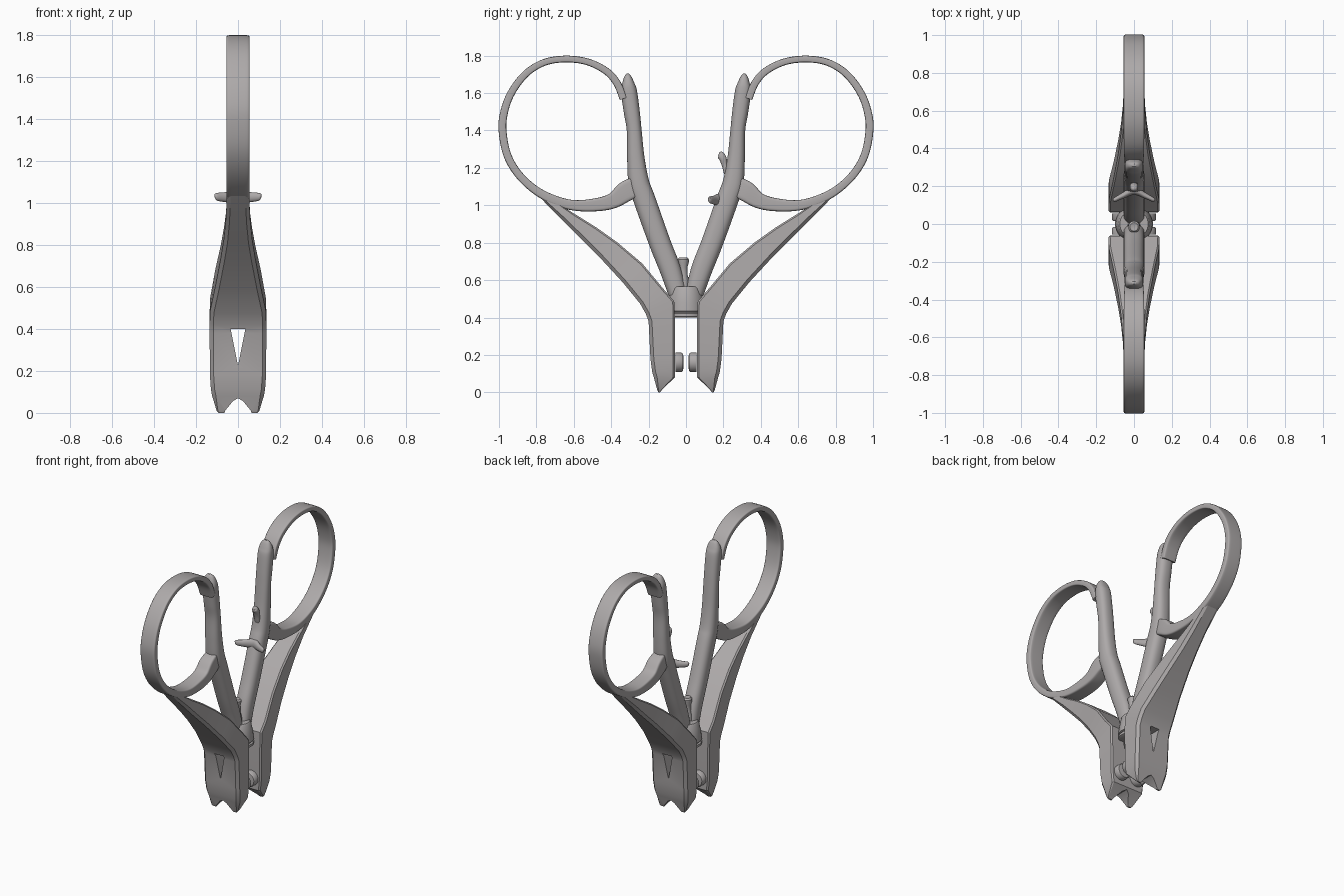
import bpy, bmesh, math
from mathutils import Vector

if "Cube" in bpy.data.objects:
    bpy.data.objects.remove(bpy.data.objects["Cube"])

steel = bpy.data.materials.new("warm_grey_steel")
steel.diffuse_color = (0.42, 0.40, 0.40, 1)
steel.use_nodes = True
steel.node_tree.nodes["Principled BSDF"].inputs["Base Color"].default_value = steel.diffuse_color


def loft(name, rings, angle=40):
    """Skin a list of equal-length vertex rings and cap both ends."""
    bm = bmesh.new()
    vs = [[bm.verts.new(p) for p in r] for r in rings]
    n = len(vs[0])
    for a, b in zip(vs, vs[1:]):
        for i in range(n):
            j = (i + 1) % n
            bm.faces.new((a[i], a[j], b[j], b[i]))
    bm.faces.new(vs[0])
    bm.faces.new(vs[-1])
    bmesh.ops.recalc_face_normals(bm, faces=bm.faces)
    me = bpy.data.meshes.new(name)
    bm.to_mesh(me)
    bm.free()
    ob = bpy.data.objects.new(name, me)
    bpy.context.collection.objects.link(ob)
    me.materials.append(steel)
    shade(ob, angle)
    return ob


def shade(ob, angle=40):
    bpy.ops.object.select_all(action='DESELECT')
    ob.select_set(True)
    bpy.context.view_layer.objects.active = ob
    bpy.ops.object.shade_smooth_by_angle(angle=math.radians(angle))


def spline(pts, steps=6):
    """Catmull-Rom resampling of tuples."""
    pts = [Vector(p) for p in pts]
    q = [pts[0]] + pts + [pts[-1]]
    out = []
    for i in range(1, len(q) - 2):
        a, b, c, d = q[i - 1:i + 3]
        for k in range(steps):
            t = k / steps
            out.append(0.5 * (2 * b + (c - a) * t + (2 * a - 5 * b + 4 * c - d) * t * t
                              + (3 * b - a - 3 * c + d) * t ** 3))
    return out + [pts[-1]]


def sweep(name, pts, s=1, n=2.5, sides=24):
    """Sweep a superellipse along (y, z, in-plane half width, x half width)."""
    p = spline(pts)
    rings = []
    for i, c in enumerate(p):
        t = p[min(i + 1, len(p) - 1)] - p[max(i - 1, 0)]
        t = Vector((t[0], t[1])).normalized()
        ring = []
        for k in range(sides):
            a = 2 * math.pi * (k + 0.5) / sides
            u = math.copysign(abs(math.cos(a)) ** (2 / n), math.cos(a)) * c[2]
            v = math.copysign(abs(math.sin(a)) ** (2 / n), math.sin(a)) * c[3]
            ring.append((v, s * (c[0] - t[1] * u), c[1] + t[0] * u))
        rings.append(ring)
    return loft(name, rings)


def lathe(name, prof, centre, axis='z', sides=40):
    """Turn (radius, distance) profile points about the z or y axis."""
    cx, cy, cz = centre
    rings = []
    for r, h in prof:
        ring = []
        for k in range(sides):
            a = 2 * math.pi * k / sides
            u, v = r * math.cos(a), r * math.sin(a)
            ring.append((cx + u, cy + v, cz + h) if axis == 'z' else (cx + u, cy + h, cz + v))
        rings.append(ring)
    return loft(name, rings, 35)


# finger ring band, thickening into the lower bridge to the post
ring_pts = [(.335, 1.57, .02, .05), (.37, 1.655, .02, .052), (.43, 1.72, .019, .054),
            (.53, 1.768, .018, .055), (.647, 1.782, .018, .055), (.76, 1.763, .018, .055),
            (.86, 1.70, .019, .055), (.94, 1.59, .02, .055), (.978, 1.47, .021, .055),
            (.978, 1.37, .021, .055), (.952, 1.26, .021, .055), (.895, 1.165, .021, .055),
            (.81, 1.085, .022, .055), (.71, 1.03, .025, .055), (.60, 1.0, .028, .054),
            (.48, 1.003, .035, .052), (.39, 1.025, .042, .05), (.32, 1.075, .055, .048),
            (.25, 1.11, .05, .04)]

# thumb post running down into the pivot
post_pts = [(.311, 1.704, .006, .012), (.311, 1.69, .018, .03), (.309, 1.655, .032, .045),
            (.305, 1.61, .043, .05), (.29, 1.5, .043, .05), (.277, 1.4, .04, .05),
            (.268, 1.25, .047, .052), (.252, 1.12, .056, .055), (.222, 1.03, .059, .055),
            (.14, .80, .058, .055), (.085, .66, .057, .055), (.045, .53, .05, .055)]

# blade sections: outer y, z / inner y, z / x half width
blade_secs = [(.81, 1.075, .73, 1.045, .05), (.755, 1.016, .67, 1.0, .054),
              (.65, .91, .594, .953, .058), (.55, .81, .48, .882, .068),
              (.46, .72, .365, .80, .083), (.34, .59, .235, .69, .108),
              (.246, .475, .118, .55, .133), (.215, .42, .063, .487, .135),
              (.2, .38, .06, .40, .135), (.19, .18, .06, .18, .134),
              (.181, .11, .06, .12, .129), (.172, .08, .06, .08, .123),
              (.153, .01, .128, .014, .102), (.148, 0, .138, 0, .092)]


def blade(name, s):
    rings = []
    for oy, oz, iy, iz, w in blade_secs:
        o, i = Vector((oy, oz)), Vector((iy, iz))
        d = (i - o).length
        c = min(.018, d * .25)
        cs = [(0, w - c), (c, w), (d - c * .5, w), (d, w - c * .5)]
        loop = cs + [(t, -x) for t, x in reversed(cs)]
        ring = []
        for t, x in loop:
            q = o.lerp(i, t / d)
            ring.append((x, s * q.x, q.y))
        rings.append(ring)
    return loft(name, rings, 25)


# cutters: slim triangular window and forked tip, through both blades
def prism(name, tri):
    ob = loft(name, [[(x, y, z) for x, z in tri] for y in (-.4, .4)])
    ob.hide_render = True
    return ob


cutters = [prism("window_cutter", [(-.035, .40), (.035, .40), (0, .225)]),
           prism("fork_cutter", [(-.075, -.02), (-.06, .012), (-.025, .055), (0, .07),
                                 (.025, .055), (.06, .012), (.075, -.02)])]

for s, side in ((1, "right"), (-1, "left")):
    sweep(side + "_finger_ring", ring_pts, s, n=7)
    sweep(side + "_post", post_pts, s)
    b = blade(side + "_blade", s)
    bpy.context.view_layer.objects.active = b
    for c in cutters:
        m = b.modifiers.new("cut", 'BOOLEAN')
        m.object = c
        m.solver = 'EXACT'
        # keep the cuts ahead of the smoothing modifier, if there is one
        bpy.ops.object.modifier_move_to_index(modifier=m.name, index=0)
        bpy.ops.object.modifier_apply(modifier=m.name)
    shade(b, 25)
    # contact pads inside each jaw
    for x in (-.065, .065):
        prof = [(.04, .055), (.052, .055), (.052, .025), (.046, .016), (.03, .014)]
        lathe(side + "_jaw_pad", [(r, s * h) for r, h in prof], (x, 0, .16), 'y', 28)

for c in cutters:
    bpy.data.objects.remove(c)

# pivot hub with grooved base
lathe("pivot_hub", [(.09, .40), (.1, .405), (.1, .422), (.09, .426), (.09, .432), (.1, .436),
                    (.096, .48), (.082, .555), (.075, .565)], (0, 0, 0))
# pivot pin standing between the arms
lathe("pivot_pin", [(.036, .55), (.032, .60), (.023, .63), (.023, .67), (.03, .695),
                    (.031, .71), (.022, .72), (.008, .717)], (0, -.015, 0), sides=24)

# small hook on the right arm
sweep("catch_hook", [(.25, 1.12, .02, .02), (.222, 1.17, .018, .02), (.207, 1.215, .016, .019),
                     (.197, 1.25, .02, .022), (.184, 1.27, .02, .018), (.175, 1.275, .008, .008)],
      sides=16)

# winged thumb tab on the right arm
wing = spline([(-.112, .128, 1.035, .006), (-.10, .13, 1.03, .018), (-.06, .15, 1.028, .024),
               (0, .178, 1.03, .034), (.06, .15, 1.028, .024), (.10, .13, 1.03, .018),
               (.112, .128, 1.035, .006)])
loft("thumb_tab", [[(p[0], p[1] + p[3] * .7 * math.cos(k * math.pi / 8),
                     p[2] + p[3] * math.sin(k * math.pi / 8)) for k in range(16)] for p in wing])
